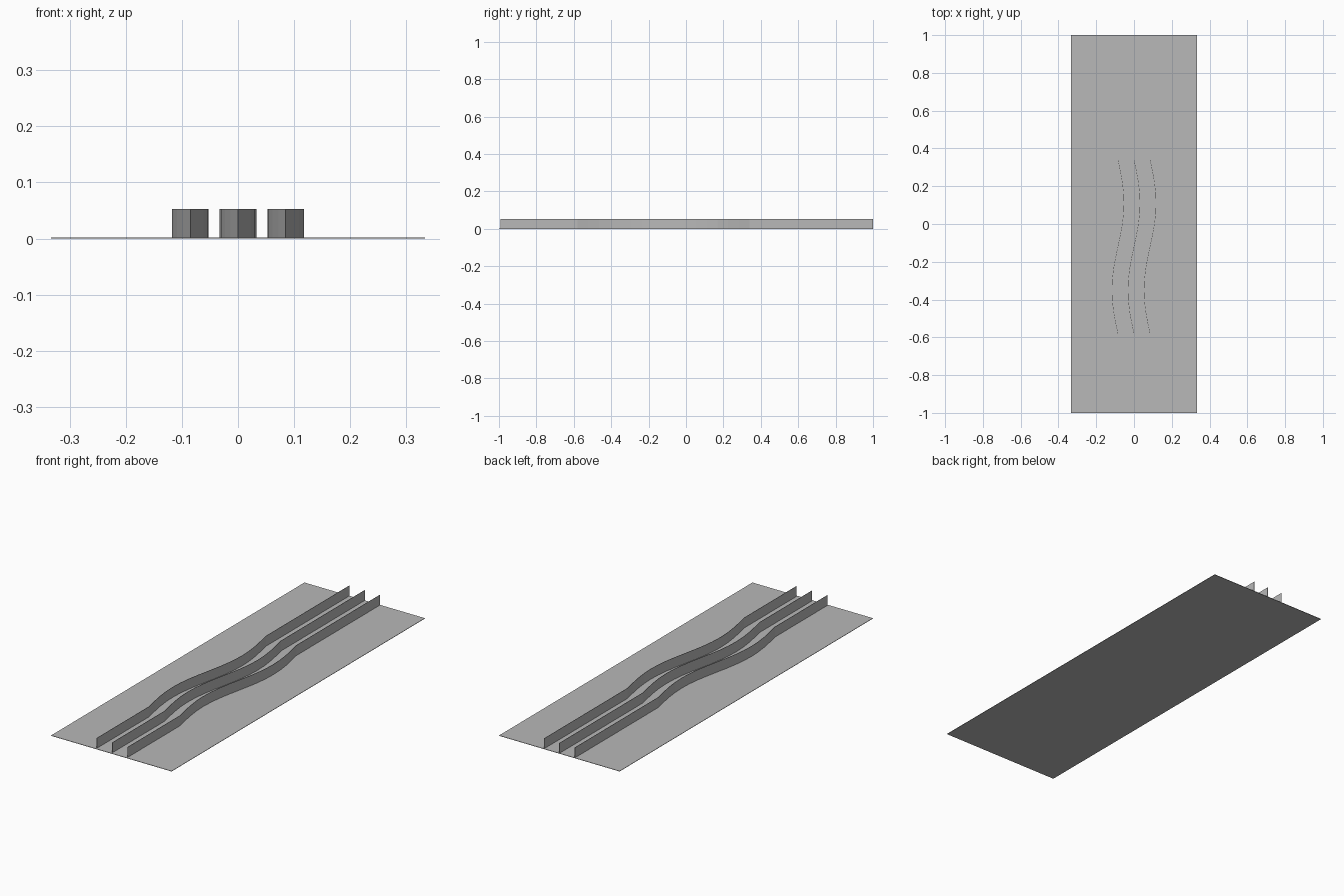
import bpy, bmesh, math

if "Cube" in bpy.data.objects:
    bpy.data.objects.remove(bpy.data.objects["Cube"])


def make_object(name, bm):
    bmesh.ops.recalc_face_normals(bm, faces=bm.faces)
    mesh = bpy.data.meshes.new(name)
    bm.to_mesh(mesh)
    bm.free()
    obj = bpy.data.objects.new(name, mesh)
    bpy.context.collection.objects.link(obj)
    # Dark grey finish
    obj.data.materials.append(grey)
    return obj


grey = bpy.data.materials.new("dark_grey")
grey.diffuse_color = (0.48, 0.48, 0.48, 1)
grey.use_nodes = True
grey.node_tree.nodes["Principled BSDF"].inputs["Base Color"].default_value = grey.diffuse_color

PLATE_TOP, WALL_TOP, THICK = 0.002, 0.053, 0.0015
BEND_START, BEND_END, SWAY, STEPS = -0.58, 0.34, 0.032, 16

# Thin base plate
bm = bmesh.new()
bmesh.ops.create_cube(bm, size=1)
for v in bm.verts:
    v.co = (v.co.x * 0.666, v.co.y * 2, (v.co.z + 0.5) * PLATE_TOP)
make_object("base_plate", bm)

# Wall path: straight, one full sine wave, straight
path = [(0, -0.993)]
for i in range(STEPS + 1):
    t = i / STEPS
    path.append((-SWAY * math.sin(2 * math.pi * t),
                 BEND_START + (BEND_END - BEND_START) * t))
path.append((0, 1.0))


# Thin upright wall following the path
def wall(name, x):
    bm = bmesh.new()
    x0, x1 = x - THICK / 2, x + THICK / 2
    rings = [[bm.verts.new((px + a, y, z)) for a, z in
              ((x0, PLATE_TOP), (x1, PLATE_TOP), (x1, WALL_TOP), (x0, WALL_TOP))]
             for px, y in path]
    for r, s in zip(rings, rings[1:]):
        for k in range(4):
            n = (k + 1) % 4
            bm.faces.new((r[k], r[n], s[n], s[k]))
    bm.faces.new(rings[0])
    bm.faces.new(rings[-1])
    make_object(name, bm)


for name, x in (("left_wall", -0.085), ("middle_wall", 0), ("right_wall", 0.085)):
    wall(name, x)
